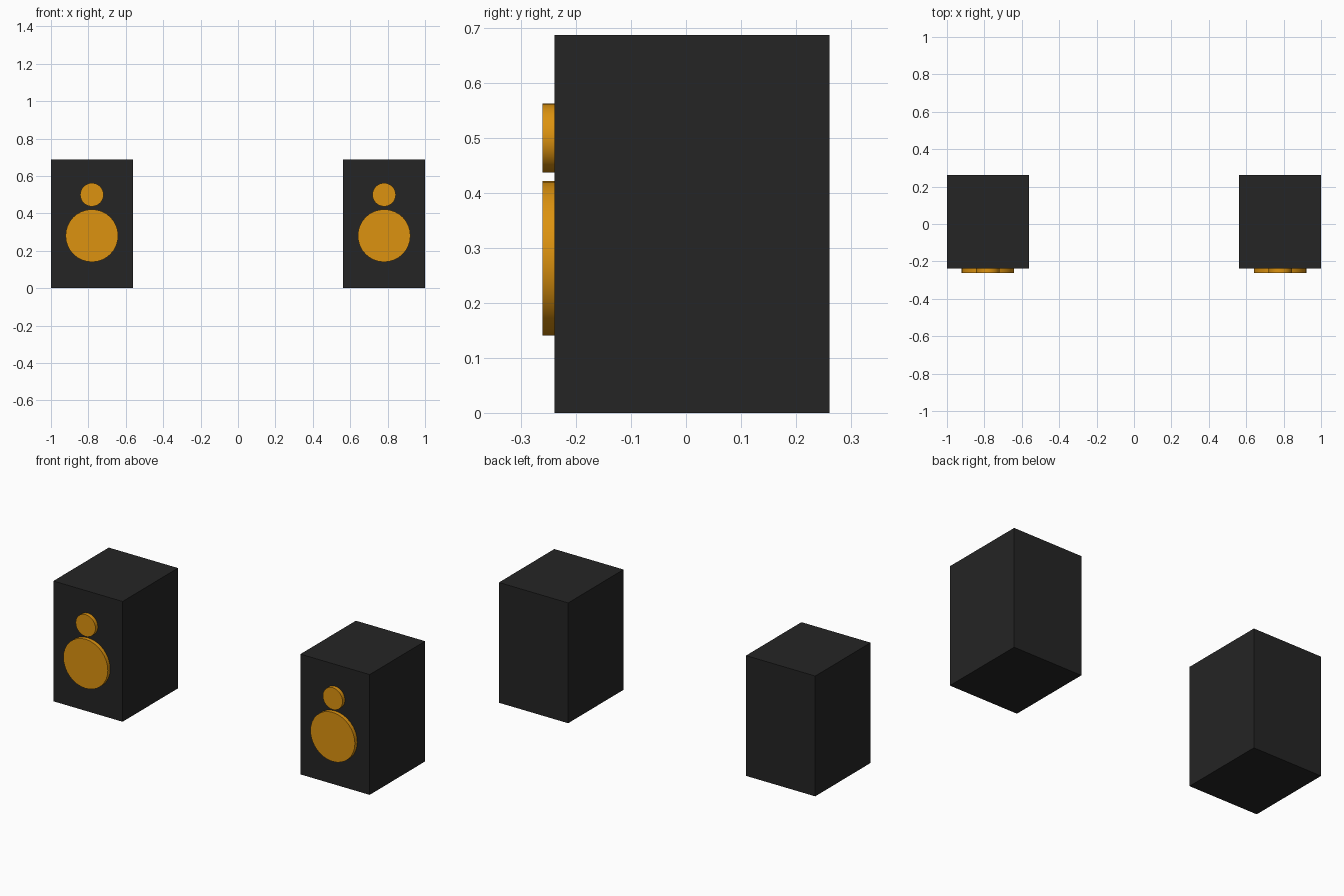
import bpy
import math

if "Cube" in bpy.data.objects:
    bpy.data.objects.remove(bpy.data.objects["Cube"], do_unlink=True)


def make_material(name, color):
    mat = bpy.data.materials.new(name)
    mat.use_nodes = True
    mat.diffuse_color = color
    mat.node_tree.nodes["Principled BSDF"].inputs["Base Color"].default_value = color
    return mat


BLACK = make_material("charcoal black", (0.018, 0.018, 0.018, 1))
AMBER = make_material("amber orange", (0.72, 0.29, 0.005, 1))

WIDTH, DEPTH, HEIGHT = 0.4375, 0.5, 0.6875
CENTER_Y = 0.011
FRONT_Y = CENTER_Y - DEPTH / 2
CONE_DEPTH = 0.022
EMBED = 0.01


def add_cabinet(name, x):
    bpy.ops.mesh.primitive_cube_add(size=1, location=(x, CENTER_Y, HEIGHT / 2))
    obj = bpy.context.object
    obj.name = name
    obj.scale = (WIDTH, DEPTH, HEIGHT)
    bpy.ops.object.transform_apply(location=False, rotation=False, scale=True)
    obj.data.materials.append(BLACK)


def add_driver(name, x, z, radius):
    # Disc standing proud of the front panel, slightly sunk into it
    bpy.ops.mesh.primitive_cylinder_add(
        vertices=32, radius=radius, depth=CONE_DEPTH + EMBED,
        location=(x, FRONT_Y + (EMBED - CONE_DEPTH) / 2, z),
        rotation=(math.pi / 2, 0, 0))
    obj = bpy.context.object
    obj.name = name
    obj.data.materials.append(AMBER)
    bpy.ops.object.shade_smooth_by_angle(angle=math.radians(30))


# A matching pair of speakers
for side, sign in (("left", 1), ("right", -1)):
    x = sign * (1 - WIDTH / 2)
    add_cabinet(side + "_cabinet", x)
    add_driver(side + "_woofer", x, 0.281, 0.1406)
    add_driver(side + "_tweeter", x, 0.5, 0.0625)
